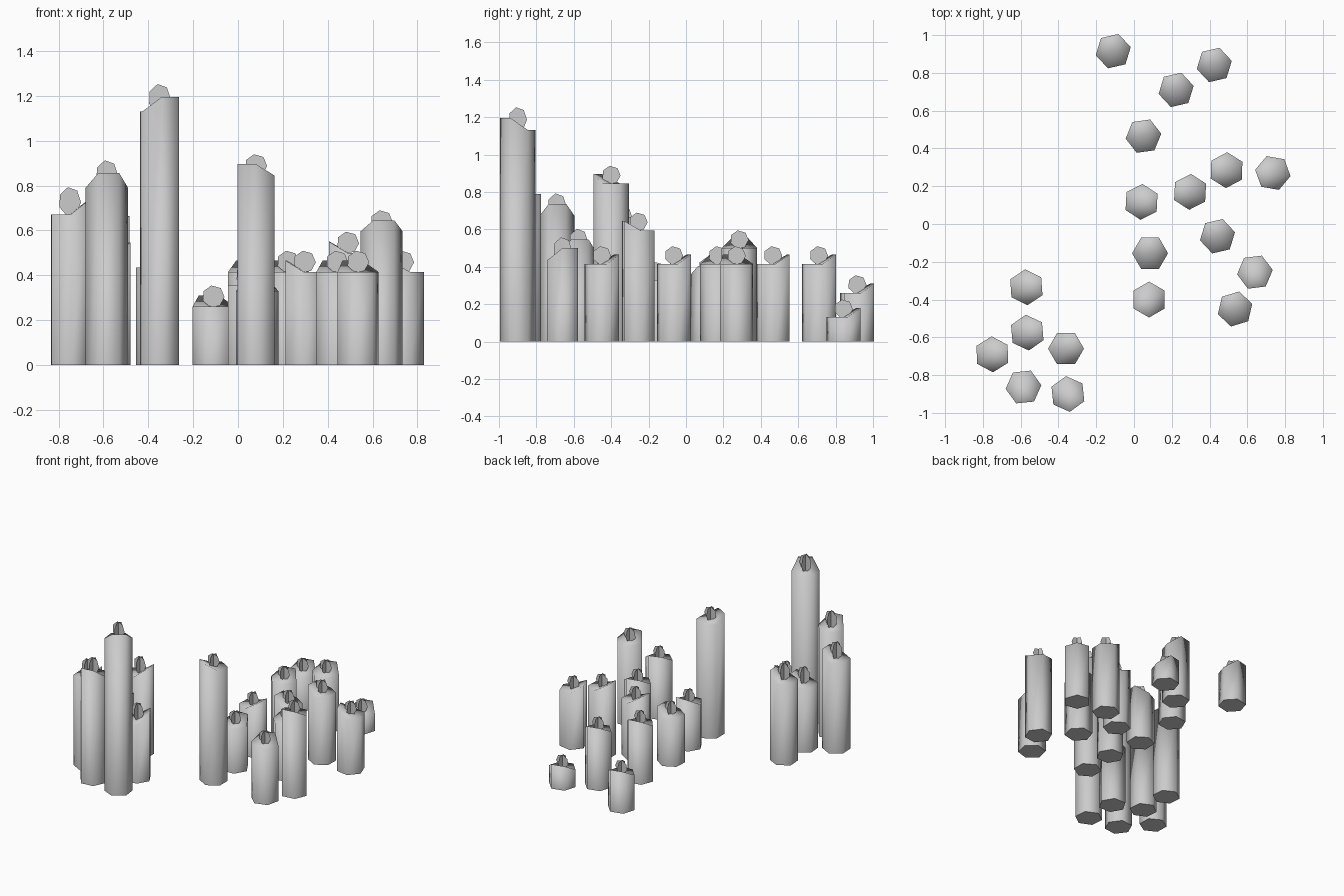
import bpy, bmesh
from math import sin, cos, radians, pi

if "Cube" in bpy.data.objects:
    bpy.data.objects.remove(bpy.data.objects["Cube"])

R = 0.095        # candle radius
FLAME_R = 0.05   # flame radius

# x, y, low rim height, direction of the raised rim edge (degrees), vertical stretch
CANDLES = [
    # tall cluster
    (-0.75, -0.69, 0.67, 2, 1.3), (-0.57, -0.335, 0.60, 4, 1.3),
    (-0.565, -0.575, 0.48, 5, 1.3), (-0.36, -0.66, 0.435, 30, 1.3),
    (-0.585, -0.863, 0.79, -84, 1.3), (-0.35, -0.90, 1.13, -54, 1.3),
    # winding row
    (0.08, -0.40, 0.845, -120, 1), (0.085, -0.155, 0.33, 90, 1),
    (0.04, 0.117, 0.355, -3, 1), (0.05, 0.465, 0.415, 98, 1),
    (0.223, 0.71, 0.415, 103, 1), (0.425, 0.842, 0.13, 103, 1),
    (-0.11, 0.915, 0.26, 103, 1), (0.297, 0.17, 0.415, 177, 1),
    (0.49, 0.285, 0.50, 178, 1), (0.735, 0.27, 0.415, -160, 1),
    (0.442, -0.065, 0.415, 103, 1), (0.64, -0.255, 0.595, -83, 1),
    (0.535, -0.45, 0.415, 107, 1),
]


def finish(bm, name, smooth):
    me = bpy.data.meshes.new(name)
    bm.to_mesh(me)
    bm.free()
    for p in me.polygons:
        p.use_smooth = smooth and abs(p.normal.z) < 0.99 or smooth and p.center.z > 0.01
    ob = bpy.data.objects.new(name, me)
    bpy.context.collection.objects.link(ob)


def candle(x, y, h, deg, s):
    # hexagonal wax body, one rim edge raised
    bm = bmesh.new()
    low, top = [], []
    for k in range(6):
        a = radians(deg - 30 + 60 * k)
        px, py = x + R * cos(a), y + R * sin(a)
        low.append(bm.verts.new((px, py, 0)))
        top.append(bm.verts.new((px, py, h + (0.05 * s if k < 2 else 0))))
    mid = bm.verts.new((x, y, h))
    for k in range(6):
        n = (k + 1) % 6
        bm.faces.new((low[k], low[n], top[n], top[k]))
        bm.faces.new((top[k], top[n], mid))
    bm.faces.new(low[::-1])
    bm.normal_update()
    finish(bm, "candle_body", True)


def flame(x, y, h, s):
    # two crossed seven-sided cards
    bm = bmesh.new()
    for dx, dy in ((1, 0), (0, 1)):
        ring = []
        for k in range(7):
            a = radians(100) + 2 * pi * k / 7
            c = FLAME_R * cos(a)
            ring.append(bm.verts.new((x + c * dx, y + c * dy,
                                      h + s * (0.045 + FLAME_R * sin(a)))))
        bm.faces.new(ring)
    bm.normal_update()
    finish(bm, "candle_flame", False)


for x, y, h, deg, s in CANDLES:
    candle(x, y, h, deg, s)
    flame(x, y, h, s)
